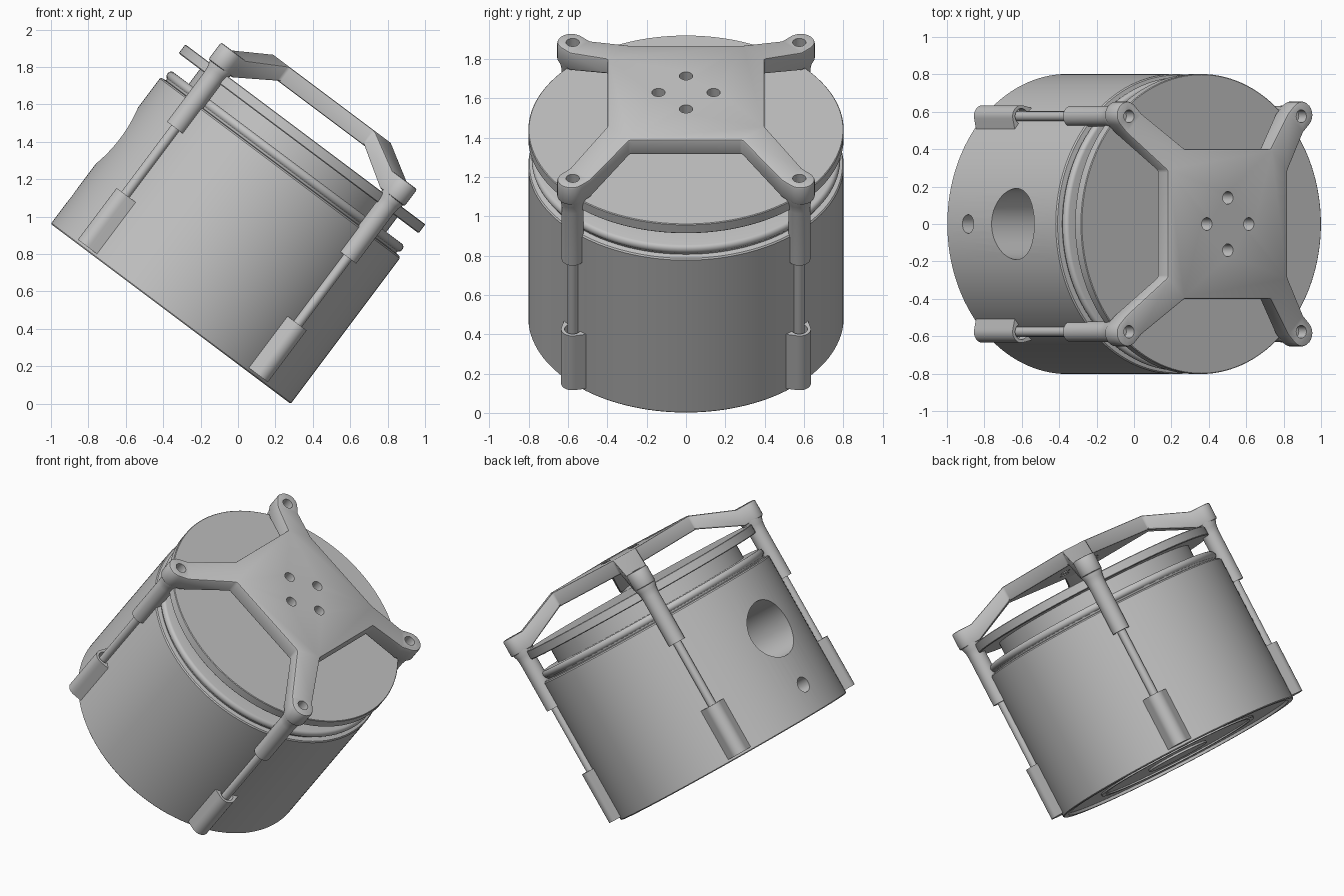
import bpy, bmesh, math
from mathutils import Matrix, Vector

if "Cube" in bpy.data.objects:
    bpy.data.objects.remove(bpy.data.objects["Cube"])

grey = bpy.data.materials.new("plain_grey")
grey.use_nodes = True
grey.diffuse_color = (0.54, 0.54, 0.54, 1)
grey.node_tree.nodes["Principled BSDF"].inputs["Base Color"].default_value = (0.54, 0.54, 0.54, 1)

# The whole can leans to one side; parts are built upright and tilted at the end
TILT = Matrix.Translation((-0.36, 0, 0.48)) @ Matrix.Rotation(math.atan2(3, 4), 4, 'Y')
BOLT = 0.576
CORNERS = [(sx * BOLT, sy * BOLT) for sx in (-1, 1) for sy in (-1, 1)]
parts = []


def add_object(name, bm):
    bmesh.ops.remove_doubles(bm, verts=bm.verts, dist=1e-5)
    bmesh.ops.recalc_face_normals(bm, faces=bm.faces)
    mesh = bpy.data.meshes.new(name)
    bm.to_mesh(mesh)
    bm.free()
    mesh.materials.append(grey)
    obj = bpy.data.objects.new(name, mesh)
    bpy.context.collection.objects.link(obj)
    return obj


def lathe(name, profile, steps, at=(0, 0)):
    """Spin a (radius, height) profile about a vertical axis."""
    bm = bmesh.new()
    vs = [bm.verts.new((r, 0, h)) for r, h in profile]
    es = [bm.edges.new(p) for p in zip(vs, vs[1:])]
    bmesh.ops.spin(bm, geom=vs + es, cent=(0, 0, 0), axis=(0, 0, 1),
                   angle=math.tau, steps=steps)
    bmesh.ops.translate(bm, verts=bm.verts, vec=(at[0], at[1], 0))
    return add_object(name, bm)


def rod(name, r, low, high, at, steps=32):
    return lathe(name, [(0, low), (r, low), (r, high), (0, high)], steps, at)


def finish(obj, cutters=(), bevel=0):
    """Bevel, cut, apply, then list the part."""
    if bevel:
        m = obj.modifiers.new("bevel", 'BEVEL')
        m.width, m.segments, m.angle_limit = bevel, 2, math.radians(40)
    for c in cutters:
        m = obj.modifiers.new("cut", 'BOOLEAN')
        m.object, m.operation, m.solver = c, 'DIFFERENCE', 'EXACT'
    if obj.modifiers:
        bpy.context.view_layer.update()
        deps = bpy.context.evaluated_depsgraph_get()
        mesh = bpy.data.meshes.new_from_object(obj.evaluated_get(deps))
        obj.modifiers.clear()
        obj.data = mesh
    parts.append(obj)


# Main can: shallow ringed underside, rounded bead at the top rim, and a neck
bead = [(0.765 + 0.02 * math.cos(a), 1.018 + 0.024 * math.sin(a))
        for a in (math.radians(d) for d in range(-70, 91, 20))]
body = lathe("body", [
    (0, 0.005), (0.2, 0.005), (0.2, 0.018), (0.5, 0.018), (0.5, 0.008), (0.53, 0.008),
    (0.53, 0.018), (0.765, 0.018), (0.765, 0), (0.797, 0), (0.802, 0.006),
    (0.802, 0.972), (0.796, 0.98), (0.768, 0.984)] + bead + [
    (0.66, 1.042), (0.66, 1.14), (0, 1.14)], 128)


def side_cutter(r, height, depth):
    bm = bmesh.new()
    bmesh.ops.create_cone(bm, cap_ends=True, segments=48, radius1=r, radius2=r, depth=depth,
                          matrix=Matrix.Translation((-0.85, 0, height))
                          @ Matrix.Rotation(math.pi / 2, 4, 'Y'))
    return add_object("port_cutter", bm)


# Large port and small port on the side
ports = [side_cutter(0.19, 0.59, 0.9), side_cutter(0.05, 0.19, 0.5)]
finish(body, ports)

# Lid
finish(lathe("lid", [(0, 1.14), (0.797, 1.14), (0.802, 1.145), (0.802, 1.196),
                     (0.798, 1.2), (0, 1.2)], 128))

# Raised bracket: flat plate, four sloping arms and rounded flat feet in one piece
toe = [(BOLT + 0.007 + 0.072 * math.cos(a), BOLT + 0.007 + 0.072 * math.sin(a))
       for a in (math.radians(d) for d in range(-45, 136, 15))]
outline = [(0.4, 0.285, 0), (0.59, 0.488, 1)] + [(x, y, 1) for x, y in toe] + [
    (0.488, 0.59, 1), (0.285, 0.4, 0)]
n = len(outline)
bm = bmesh.new()
top, low = [], []
for k in range(4):
    turn = Matrix.Rotation(k * math.pi / 2, 3, 'Z')
    for x, y, foot in outline:
        p = turn @ Vector((x, y, 0))
        top.append(bm.verts.new((p.x, p.y, 1.323 if foot else 1.437)))
        low.append(bm.verts.new((p.x, p.y, 1.21 if foot else 1.34)))
for ring in (top, low):
    bm.faces.new([v for i, v in enumerate(ring) if i % n in (0, n - 1)])
    for k in range(0, 4 * n, n):
        bm.faces.new((ring[k], ring[k + 1], ring[k + n - 2], ring[k + n - 1]))
        bm.faces.new(ring[k + 1:k + n - 1])
for i in range(4 * n):
    j = (i + 1) % (4 * n)
    bm.faces.new((top[i], top[j], low[j], low[i]))
bracket = add_object("bracket", bm)
screw_holes = [rod("screw_cutter", 0.034, 1.255, 1.5, c) for c in CORNERS]
plate_holes = [rod("plate_cutter", 0.034, 1.3, 1.5, c)
               for c in ((0.14, 0), (-0.14, 0), (0, 0.14), (0, -0.14))]
finish(bracket, screw_holes + plate_holes, bevel=0.01)

# Corner fastenings: upper sleeve flaring into the foot, tie rod and lower boss
sockets = []
for x, y in CORNERS:
    finish(lathe("upper_sleeve", [(0, 0.85), (0.04, 0.85), (0.04, 0.81), (0.056, 0.81),
                                  (0.056, 1.14), (0.06, 1.18), (0.072, 1.215), (0.072, 1.23),
                                  (0, 1.23)], 32, (x, y)))
    finish(rod("tie_rod", 0.027, 0.25, 0.9, (x, y)))

    # Boss: rounded nose flaring into the can wall
    heading = math.atan2(y, x)
    nose = [(0.058 * math.cos(a) + 0.816, 0.058 * math.sin(a))
            for a in (math.radians(d) for d in range(-60, 61, 10))]
    plan = [(0.74, -0.085), (0.79, -0.085)] + nose + [(0.79, 0.085), (0.74, 0.085)]
    bm = bmesh.new()
    spin = Matrix.Rotation(heading, 4, 'Z')
    base = bm.faces.new([bm.verts.new(spin @ Vector((px, py, 0.02))) for px, py in plan])
    grown = bmesh.ops.extrude_face_region(bm, geom=[base])
    bmesh.ops.translate(bm, vec=(0, 0, 0.345),
                        verts=[g for g in grown["geom"] if isinstance(g, bmesh.types.BMVert)])
    boss = add_object("lower_boss", bm)
    socket = rod("socket_cutter", 0.042, 0.31, 0.45, (x, y))
    sockets.append(socket)
    finish(boss, [socket])

for cutter in ports + screw_holes + plate_holes + sockets:
    bpy.data.objects.remove(cutter)

# Tilt and shade every part
bpy.ops.object.select_all(action='DESELECT')
for obj in parts:
    obj.matrix_world = TILT
    obj.select_set(True)
bpy.context.view_layer.objects.active = parts[0]
bpy.ops.object.shade_smooth_by_angle(angle=math.radians(25))
